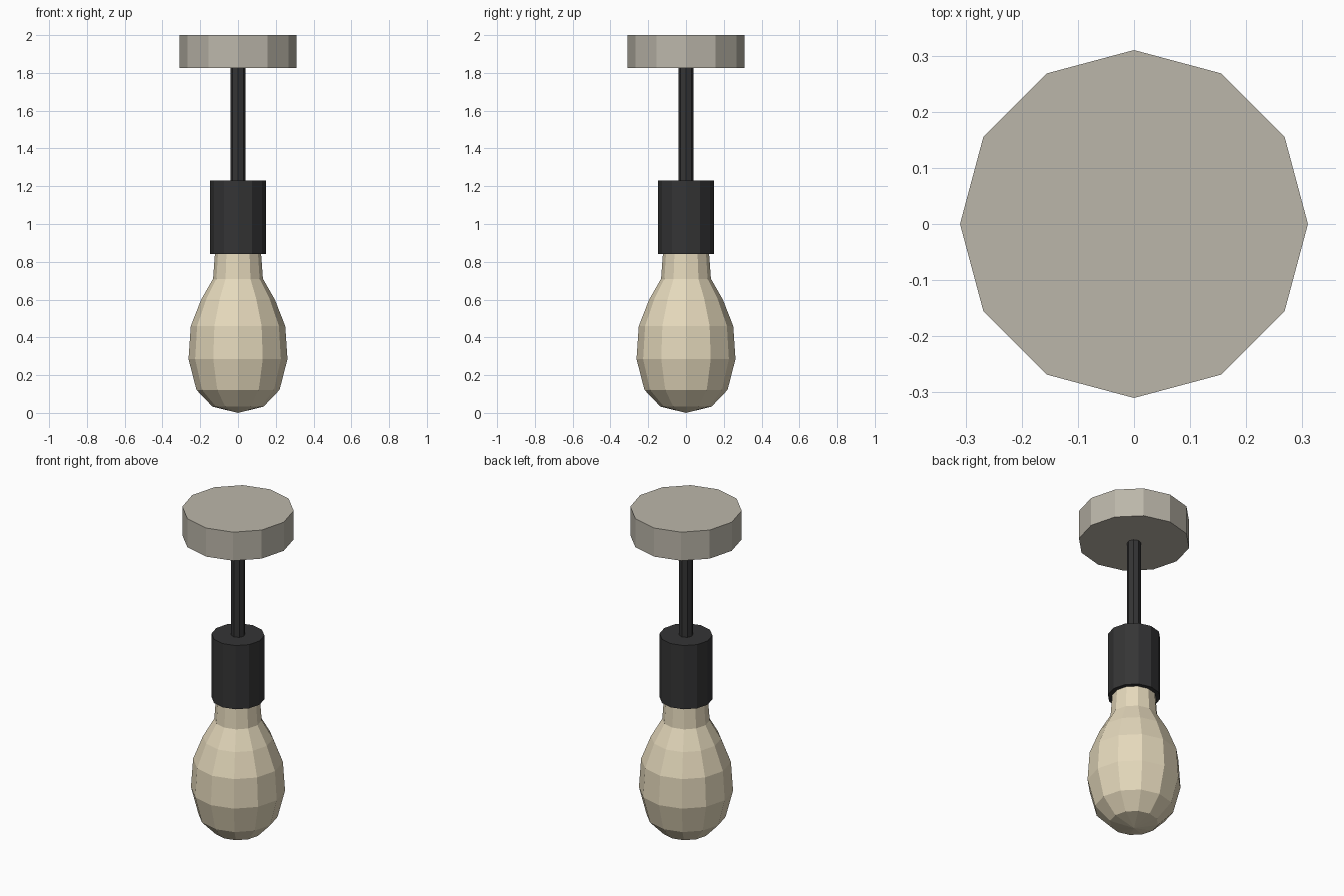
import bpy, bmesh, math

if "Cube" in bpy.data.objects:
    bpy.data.objects.remove(bpy.data.objects["Cube"])


def material(name, rgb):
    m = bpy.data.materials.new(name)
    m.diffuse_color = (*rgb, 1.0)
    m.use_nodes = True
    m.node_tree.nodes["Principled BSDF"].inputs["Base Color"].default_value = m.diffuse_color
    return m


STONE = material("warm_grey", (0.50, 0.47, 0.40))
BLACK = material("soft_black", (0.035, 0.035, 0.036))
GLASS = material("cream_glass", (0.78, 0.69, 0.50))


def lathe(name, profile, sides, mat):
    """Revolve (radius, z) points, listed bottom to top, around z."""
    bm = bmesh.new()
    rings = []
    for r, z in profile:
        if r == 0:
            rings.append([bm.verts.new((0, 0, z))] * sides)
        else:
            rings.append([bm.verts.new((r * math.cos(2 * math.pi * i / sides),
                                        r * math.sin(2 * math.pi * i / sides), z))
                          for i in range(sides)])
    for low, high in zip(rings, rings[1:]):
        for i in range(sides):
            j = (i + 1) % sides
            corners = list(dict.fromkeys((low[i], low[j], high[j], high[i])))
            bm.faces.new(corners)
    # Flat caps on open ends
    if profile[0][0] > 0:
        bm.faces.new(rings[0][::-1])
    if profile[-1][0] > 0:
        bm.faces.new(rings[-1])
    bmesh.ops.recalc_face_normals(bm, faces=bm.faces)
    mesh = bpy.data.meshes.new(name)
    bm.to_mesh(mesh)
    bm.free()
    mesh.materials.append(mat)
    obj = bpy.data.objects.new(name, mesh)
    bpy.context.collection.objects.link(obj)
    return obj


# Ceiling plate
lathe("ceiling_plate", [(0.31, 1.825), (0.31, 2.0)], 12, STONE)

# Hanging rod
lathe("hanging_rod", [(0.04, 1.21), (0.04, 1.84)], 8, BLACK)

# Lamp socket
lathe("lamp_socket", [(0.147, 0.84), (0.147, 1.23)], 12, BLACK)

# Bulb, with its neck running up into the socket
lathe("bulb", [(0, 0), (0.135, 0.033), (0.22, 0.122), (0.262, 0.285),
               (0.25, 0.46), (0.195, 0.60), (0.132, 0.71), (0.121, 0.86)],
      12, GLASS)
